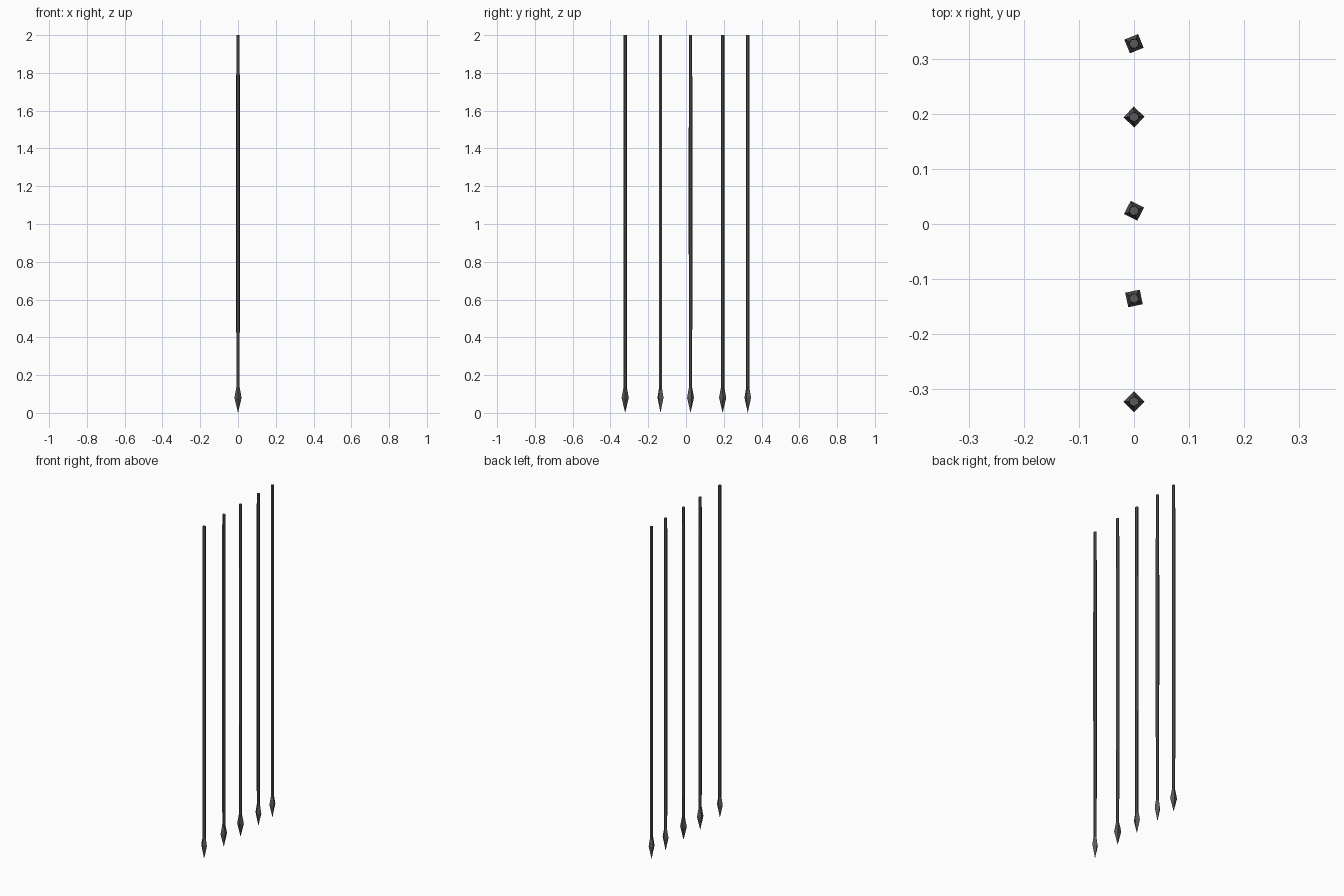
import bpy, bmesh
from math import sin, cos, pi, radians

if "Cube" in bpy.data.objects:
    bpy.data.objects.remove(bpy.data.objects["Cube"])


def lathe(name, profile, sides, turn, y):
    """Faceted spindle from (radius, z) rings; radius 0 makes a tip."""
    bm = bmesh.new()
    rings = []
    for r, z in profile:
        n = 1 if r == 0 else sides
        rings.append([bm.verts.new((r * cos(turn + 2 * pi * i / sides),
                                    r * sin(turn + 2 * pi * i / sides), z))
                      for i in range(n)])
    for a, b in zip(rings, rings[1:]):
        for i in range(sides):
            j = (i + 1) % sides
            if len(a) == 1:
                bm.faces.new((a[0], b[j], b[i]))
            else:
                bm.faces.new((a[i], a[j], b[j], b[i]))
    for ring in (rings[0], rings[-1]):
        if len(ring) > 1:
            bm.faces.new(ring)
    bmesh.ops.recalc_face_normals(bm, faces=bm.faces)
    mesh = bpy.data.meshes.new(name)
    bm.to_mesh(mesh)
    bm.free()
    obj = bpy.data.objects.new(name, mesh)
    obj.location.y = y
    bpy.context.collection.objects.link(obj)
    return obj


iron = bpy.data.materials.new("dark_iron")
iron.diffuse_color = (0.1, 0.1, 0.1, 1)
iron.use_nodes = True
iron.node_tree.nodes["Principled BSDF"].inputs["Base Color"].default_value = iron.diffuse_color

# Four-sided spear head and slim six-sided shaft
head = [(0, 0), (0.019, 0.08), (0.009, 0.135)]
shaft = [(0.009, 0.12), (0.0098, 1.0), (0.0098, 1.4), (0.009, 2.0)]

# Row of spears: (y position, turn of the head's edges)
row = [(0.327, 22), (0.194, 47), (0.024, -27), (-0.135, 12), (-0.322, 45)]
for k, (y, deg) in enumerate(row, 1):
    turn = radians(deg + 45)
    for obj in (lathe(f"spear_head_{k}", head, 4, turn, y),
                lathe(f"spear_shaft_{k}", shaft, 6, turn, y)):
        obj.data.materials.append(iron)
